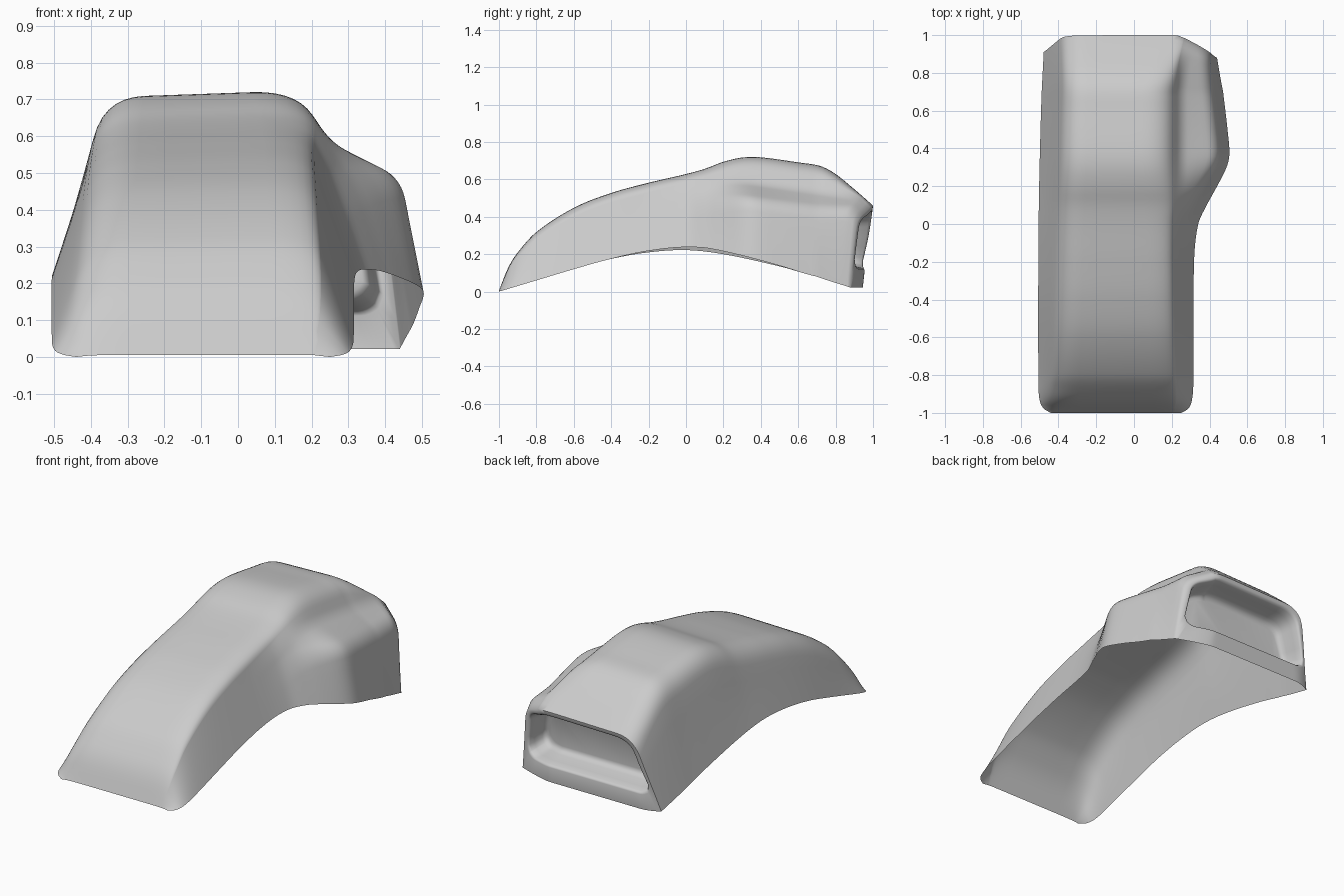
import bpy, bmesh
from mathutils import Vector

if "Cube" in bpy.data.objects:
    bpy.data.objects.remove(bpy.data.objects["Cube"])

# Profiles along the length: (y, value)
TOP = [(-1, .006), (-.95, .13), (-.9, .21), (-.8, .32), (-.6, .45), (-.4, .53), (-.2, .585), (0, .632),
       (.1, .66), (.2, .698), (.3, .721), (.4, .722), (.6, .695), (.72, .675), (.8, .632), (.9, .55), (1, .462)]
LOW = [(-1, 0), (-.8, .06), (-.6, .12), (-.4, .175), (-.2, .21), (0, .222), (.2, .2), (.5, .135), (.7, .08), (1, .022)]
LEFT = [(-1, -.44), (-.98, -.475), (-.94, -.498), (-.85, -.506), (0, -.505), (.5, -.495), (1, -.478)]
RIGHT = [(-1, .25), (-.98, .285), (-.94, .305), (-.85, .314), (-.2, .318), (0, .34), (.1, .385), (.2, .44),
         (.3, .49), (.37, .505), (.5, .495), (.8, .46), (1, .44)]


def curve(tab, t):
    """Smooth (Hermite) interpolation of a table."""
    n = len(tab)
    i = 0
    while i < n - 2 and t > tab[i + 1][0]:
        i += 1

    def slope(k):
        a, b = tab[max(k - 1, 0)], tab[min(k + 1, n - 1)]
        return (b[1] - a[1]) / (b[0] - a[0])
    (x0, v0), (x1, v1) = tab[i], tab[i + 1]
    h = x1 - x0
    s = (t - x0) / h
    return ((2*s**3 - 3*s*s + 1) * v0 + (s**3 - 2*s*s + s) * h * slope(i)
            + (3*s*s - 2*s**3) * v1 + (s**3 - s*s) * h * slope(i + 1))


def rounded(pts, radii, arc=7, straight=4):
    """Polyline with rounded corners and a fixed point count."""
    out, prev = [], pts[0]
    for i in range(1, len(pts)):
        p = pts[i]
        if i < len(pts) - 1:
            d0, d1 = pts[i - 1] - p, pts[i + 1] - p
            r0 = min(radii[i - 1], d0.length * .47)
            r1 = min(radii[i - 1], d1.length * .47)
            a, b = p + d0.normalized() * r0, p + d1.normalized() * r1
        else:
            a = b = p
        out += [prev.lerp(a, k / straight) for k in range(straight)]
        if i < len(pts) - 1:
            for k in range(arc):
                s = k / arc
                out.append(a.lerp(p, s).lerp(p.lerp(b, s), s))
        prev = b
    return out + [pts[-1]]


def section(t):
    """Cross-section from lower left over the roof to lower right."""
    zt, zb = curve(TOP, t), curve(LOW, t)
    xl, xr = curve(LEFT, t), curve(RIGHT, t)
    lean = min(.05 + .5 * zt, .085 + .07 * zt)
    body = min(xr, .315)
    zr = zb + .02 * max(0, 1 - abs(t - .1) / .5) if t > -.4 else zb
    # side bulge blends in behind the middle
    b = 0 if t < -.2 else 1 if t > .37 else max(0, min(1, (xr - .318) / .187)) ** .7
    tail = max(0, t - .7)
    p0, p1 = Vector((xl, zb)), Vector((xl + lean, zt * .975))
    p2, p5 = Vector((body - lean - .02 * b + .25 * tail, zt)), Vector((xr, zr))
    zi = min(.615 - .14 * (t - .1), zt - .02)
    w3, w4 = p2.lerp(p5, .3), p2.lerp(p5, .65)
    p3 = w3.lerp(Vector((.25 + .1 * tail, zi)), b)
    p4 = w4.lerp(Vector((xr - .062 + .06 * tail, zi - .09 + .12 * tail)), b)
    return rounded([p0, p1, p2, p3, p4, p5], [.11, .12, .04, .06])


def rear_y(x, z):
    """Slanted rear face with swept corners."""
    s = max(0, min(1, (x - .22) / .22)) ** 1.3
    c = max(0, min(1, (-.36 - x) / .12)) ** 2
    return 1 - .125 * max(0, .46 - z) * (1 - .8 * max(s, c)) - .11 * s - .08 * c


bm = bmesh.new()


def bridge(a, b, closed=False):
    n = len(a)
    for i in range(n if closed else n - 1):
        j = (i + 1) % n
        bm.faces.new((a[i], a[j], b[j], b[i]))


# Main shell, open underneath
N = 90
rings = []
for k in range(N + 1):
    t = -1 + 2 * (k / N) ** 1.25
    ring = []
    for p in section(t):
        y = t if t < .7 else .7 + (t - .7) / .3 * (rear_y(p.x, p.y) - .7)
        ring.append(bm.verts.new((p.x, y, p.y)))
    rings.append(ring)
for a, b in zip(rings, rings[1:]):
    bridge(a, b)

# Rear wall with a recessed pocket
last = rings[-1]
a, b = last[-1].co.copy(), last[0].co.copy()
loop = list(last)
M = 60
for k in range(1, M):
    p = a.lerp(b, k / M)
    loop.append(bm.verts.new((p.x, rear_y(p.x, p.z), p.z)))
base = [v.co.copy() for v in loop]


def pocket_loop(inset, depth):
    """Inner loop following the outer outline, with round lower corners."""
    pts = []
    for p in base:
        x = -.035 + (p.x + .035) * (.91 - inset / .45)
        f = (p.z - .022) / .44
        pts.append(Vector((x, .12 + inset + f * (.315 - 2 * inset))))
    z0, r = min(p.y for p in pts), .075
    x0, x1 = min(p.x for p in pts), max(p.x for p in pts)
    out = []
    for p in pts:
        for cx, sgn in ((x0 + r, -1), (x1 - r, 1)):
            d = p - Vector((cx, z0 + r))
            if d.x * sgn > 0 and d.y < 0 and d.length > r:
                p = Vector((cx, z0 + r)) + d.normalized() * r
        out.append(bm.verts.new((p.x, rear_y(p.x, p.y) - depth, p.y)))
    return out


prev = loop
for inset, depth in [(-.008, .001), (0, .005), (.006, .016), (.014, .05), (.026, .11),
                     (.034, .13), (.046, .142), (.062, .146)]:
    cur = pocket_loop(inset, depth)
    bridge(prev, cur, True)
    prev = cur
bm.faces.new(prev)

bmesh.ops.recalc_face_normals(bm, faces=bm.faces)
if sum(f.normal.z * f.calc_area() for f in bm.faces) < 0:
    bmesh.ops.reverse_faces(bm, faces=bm.faces)
me = bpy.data.meshes.new("shell_cover")
bm.to_mesh(me)
bm.free()
ob = bpy.data.objects.new("shell_cover", me)
bpy.context.collection.objects.link(ob)

mat = bpy.data.materials.new("light grey")
mat.diffuse_color = (.6, .6, .6, 1)
mat.use_nodes = True
mat.node_tree.nodes["Principled BSDF"].inputs["Base Color"].default_value = mat.diffuse_color
me.materials.append(mat)

bpy.context.view_layer.objects.active = ob
ob.select_set(True)
bpy.ops.object.shade_smooth_by_angle(angle=1.0)
